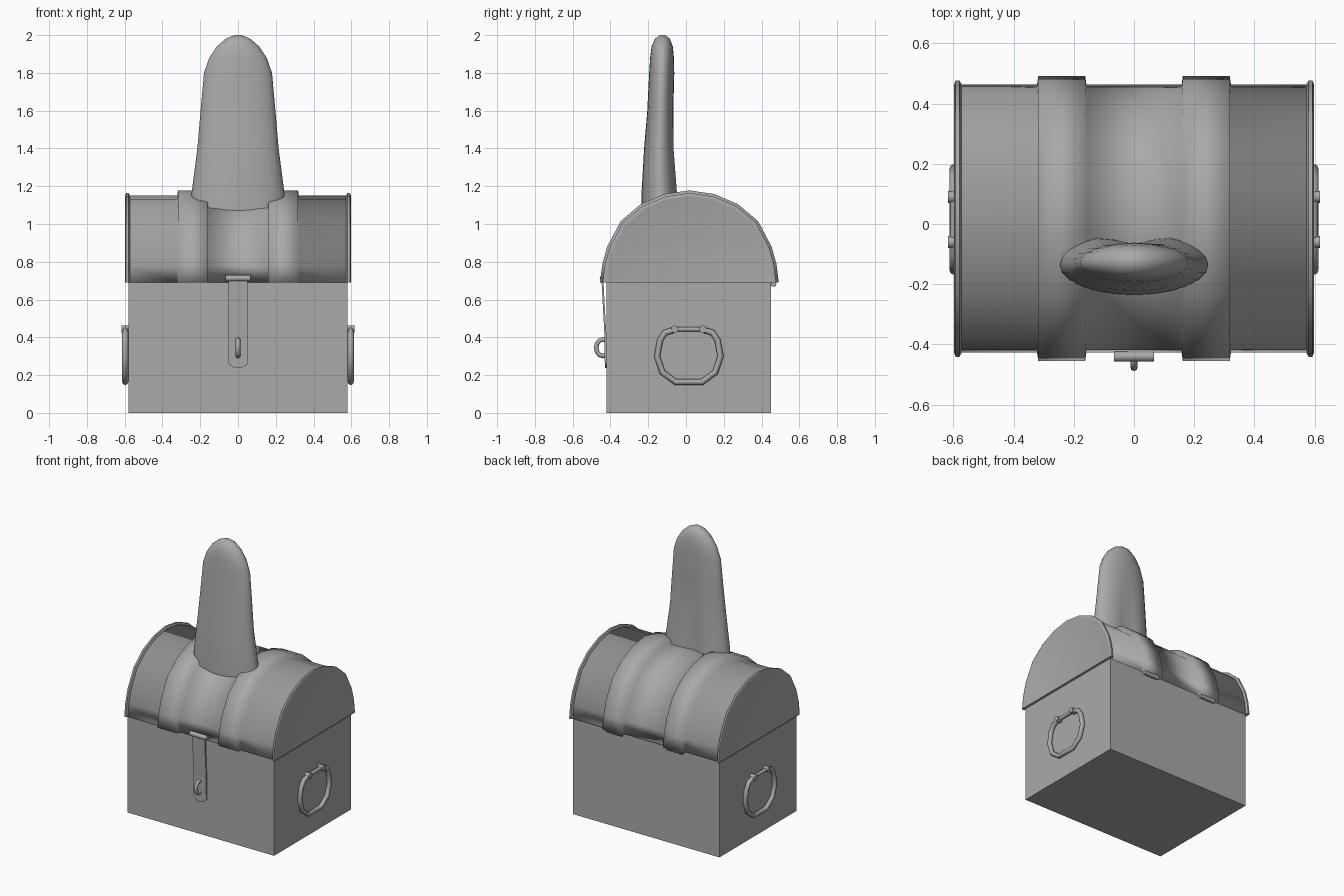
import bpy, bmesh, math
from mathutils import Vector

if "Cube" in bpy.data.objects:
    bpy.data.objects.remove(bpy.data.objects["Cube"])

grey = bpy.data.materials.new("plain grey")
grey.diffuse_color = (0.4, 0.4, 0.4, 1)
grey.use_nodes = True
grey.node_tree.nodes["Principled BSDF"].inputs["Base Color"].default_value = grey.diffuse_color


def make(name, verts, faces, smooth=None):
    me = bpy.data.meshes.new(name)
    me.from_pydata(verts, [], faces)
    bm = bmesh.new()
    bm.from_mesh(me)
    bmesh.ops.recalc_face_normals(bm, faces=bm.faces)
    bm.to_mesh(me)
    bm.free()
    me.materials.append(grey)
    ob = bpy.data.objects.new(name, me)
    bpy.context.collection.objects.link(ob)
    if smooth:
        bpy.ops.object.select_all(action='DESELECT')
        ob.select_set(True)
        bpy.context.view_layer.objects.active = ob
        bpy.ops.object.shade_smooth_by_angle(angle=math.radians(smooth))
    return ob


def loft(name, rings, smooth=None, caps=True, loop=False):
    n = len(rings[0])
    verts = [v for r in rings for v in r]
    m = len(rings)
    faces = [(i * n + j, i * n + (j + 1) % n, (i + 1) % m * n + (j + 1) % n, (i + 1) % m * n + j)
             for i in range(m if loop else m - 1) for j in range(n)]
    if caps and not loop:
        faces += [tuple(range(n)), tuple(range((m - 1) * n, m * n))]
    return make(name, verts, faces, smooth)


def box(name, x0, x1, y0, y1, z0, z1):
    return loft(name, [[(x0, y0, z), (x1, y0, z), (x1, y1, z), (x0, y1, z)] for z in (z0, z1)])


def tube(name, pts, r, side, loop=False, n=8):
    """Round tube along a flat path; side is the normal of the path's plane."""
    pts, side = [Vector(p) for p in pts], Vector(side)
    rings = []
    for i, p in enumerate(pts):
        a = pts[i - 1] if i or loop else p
        b = pts[(i + 1) % len(pts)] if i < len(pts) - 1 or loop else p
        out = (b - a).normalized().cross(side)
        rings.append([p + r * (math.cos(t) * side + math.sin(t) * out)
                      for t in (2 * math.pi * k / n for k in range(n))])
    return loft(name, rings, 60, loop=loop)


# Chest body
box("chest_body", -0.58, 0.58, -0.42, 0.45, 0, 0.69)

# Domed lid: half profile as (half width, height) fractions
HALF = [(1, 0), (0.975, 0.2), (0.92, 0.39), (0.77, 0.665), (0.545, 0.85), (0.28, 0.96)]
ARCH = HALF + [(0, 1)] + [(-a, b) for a, b in reversed(HALF)]


def arch(x, grow):
    return [(x, 0.018 + a * (0.445 + grow), 0.69 + b * (0.46 + grow)) for a, b in ARCH]


right = [(0.158, 0), (0.162, 0.028), (0.318, 0.028), (0.322, 0), (0.575, 0)]
stations = [(-x, g) for x, g in reversed(right)] + right
loft("lid", [arch(x, g) for x, g in stations], 100)
for s in (-1, 1):
    loft("lid_rim", [arch(s * x, g) for x, g in
                     ((0.572, 0), (0.58, 0.014), (0.592, 0.014), (0.597, 0.002), (0.594, -0.008))], 50)

# Tongue: z, half width, front y, back y
rows = [(1.0, 0.255, -0.237, -0.025), (1.17, 0.245, -0.235, -0.035), (1.4, 0.215, -0.222, -0.055),
        (1.6, 0.198, -0.205, -0.06), (1.8, 0.18, -0.195, -0.062), (1.88, 0.152, -0.19, -0.064),
        (1.94, 0.112, -0.182, -0.07), (1.98, 0.066, -0.165, -0.085), (2.0, 0.02, -0.14, -0.11)]
rings = []
for z, w, f, b in rows:
    dent = 0.04 * max(0, (1.8 - z) / 0.8)
    ring = []
    for k in range(24):
        t = 2 * math.pi * k / 24
        x, y = w * math.cos(t), (f + b) / 2 + (b - f) / 2 * math.sin(t)
        if math.sin(t) > 0:
            y -= dent * max(0, 1 - abs(x) / (0.5 * w))
        ring.append((x, y, z))
    rings.append(ring)
loft("tongue", rings, 80)

# Ring handles on both ends
RING = [(0.085, 0.437), (0.125, 0.425), (0.152, 0.385), (0.168, 0.3), (0.14, 0.215), (0.07, 0.163)]
for s in (-1, 1):
    x = s * 0.597
    path = [(x, 0.015 + y, z) for y, z in RING] + [(x, 0.015 - y, z) for y, z in reversed(RING)]
    tube("handle_ring", path, 0.016, (1, 0, 0))
    tube("handle_bar", [(x, -0.07, 0.443), (x, 0.1, 0.443)], 0.013, (1, 0, 0))
    for y in (-0.06, 0.09):
        tube("handle_bracket", [(s * 0.575, y, 0.443), (s * 0.618, y, 0.443)], 0.02, (0, 0, 1))

# Front latch: strap with a pointed end, pivot and staple
outline = [(-0.05, 0.715, -0.448), (0.05, 0.715, -0.448), (0.05, 0.6, -0.442), (0.05, 0.42, -0.432),
           (0.05, 0.26, -0.43), (0.018, 0.237, -0.43)]
right_edge = outline[1:]
verts, faces = [], []
for px, z, y in right_edge:
    verts += [(-px, y, z), (px, y, z), (px, y + 0.01, z), (-px, y + 0.01, z)]
loft("latch_strap", [verts[i:i + 4] for i in range(0, len(verts), 4)])
tube("latch_pivot", [(-0.067, -0.44, 0.713), (0.067, -0.44, 0.713)], 0.017, (0, 0, 1))
tube("latch_staple", [(0, -0.44 + 0.036 * math.cos(t), 0.345 + 0.044 * math.sin(t))
                      for t in (2 * math.pi * k / 12 for k in range(12))], 0.012, (1, 0, 0), loop=True)

# Back hinges under the lid bands
for s in (-1, 1):
    x = s * 0.24
    tube("hinge_barrel", [(x - 0.06, 0.464, 0.682), (x + 0.06, 0.464, 0.682)], 0.015, (0, 0, 1))
    box("hinge_plate", x - 0.05, x + 0.05, 0.44, 0.465, 0.672, 0.69)
